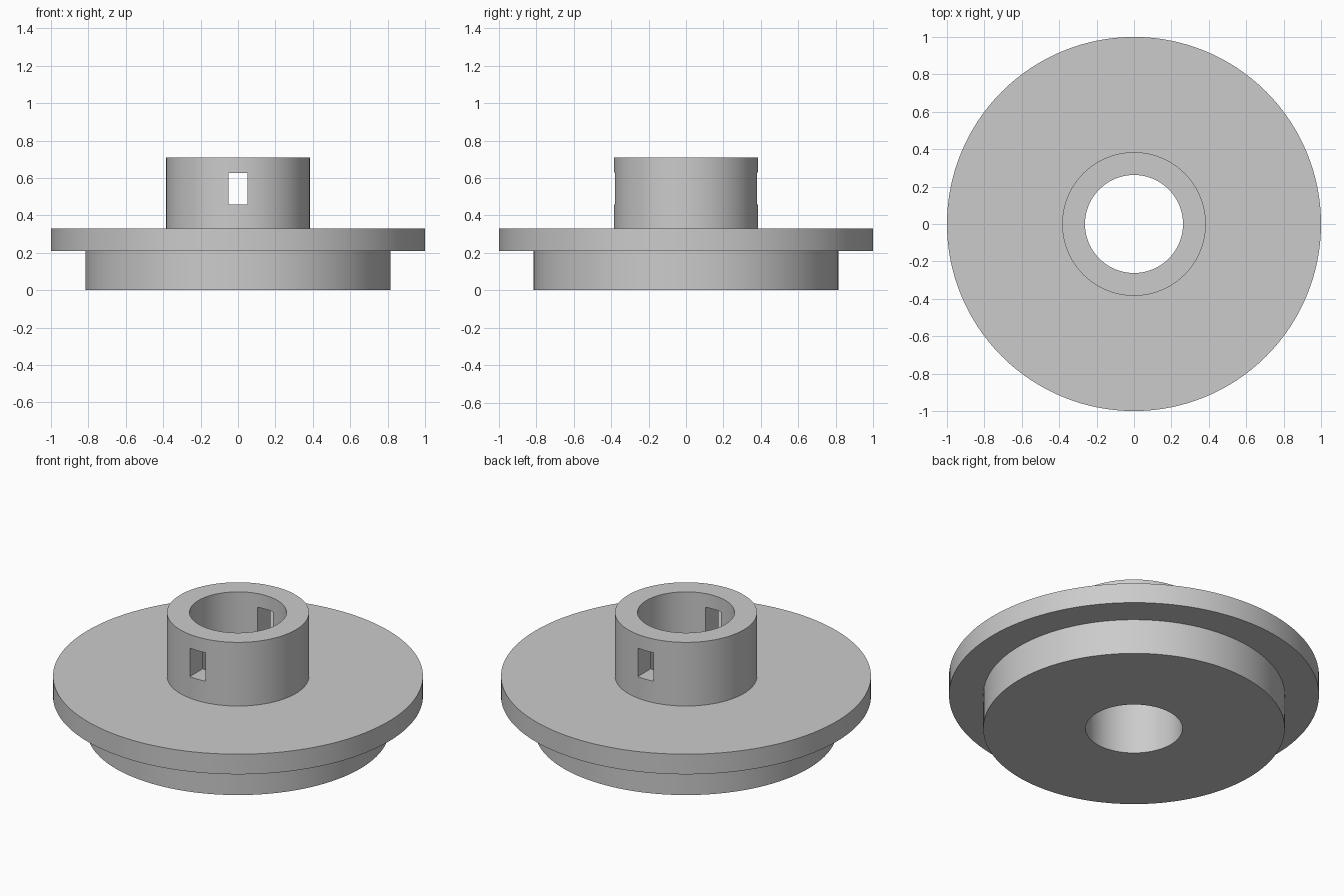
import bpy
import bmesh
from math import tau, radians
from mathutils import Vector

SEGMENTS = 128

# Levels and radii
BASE_TOP, FLANGE_TOP, HUB_TOP = 0.21, 0.33, 0.71
BORE_R, HUB_R, BASE_R, FLANGE_R = 0.262, 0.384, 0.815, 1.0

if "Cube" in bpy.data.objects:
    bpy.data.objects.remove(bpy.data.objects["Cube"], do_unlink=True)


def flat_material(name, colour):
    mat = bpy.data.materials.new(name)
    mat.use_nodes = True
    mat.diffuse_color = colour
    mat.node_tree.nodes["Principled BSDF"].inputs["Base Color"].default_value = colour
    return mat


def add_object(name, bm, mat):
    bmesh.ops.recalc_face_normals(bm, faces=bm.faces)
    mesh = bpy.data.meshes.new(name)
    bm.to_mesh(mesh)
    bm.free()
    mesh.materials.append(mat)
    obj = bpy.data.objects.new(name, mesh)
    bpy.context.collection.objects.link(obj)
    return obj


def lathe(name, profile, mat):
    """Revolve a closed (radius, height) profile around z."""
    bm = bmesh.new()
    verts = [bm.verts.new((r, 0, z)) for r, z in profile]
    edges = [bm.edges.new((a, b)) for a, b in zip(verts, verts[1:] + verts[:1])]
    bmesh.ops.spin(bm, geom=verts + edges, cent=(0, 0, 0), axis=(0, 0, 1),
                   angle=tau, steps=SEGMENTS, use_merge=True)
    bmesh.ops.remove_doubles(bm, verts=bm.verts, dist=1e-5)
    return add_object(name, bm, mat)


grey = flat_material("plain grey", (0.6, 0.6, 0.6, 1))

# Base disc, flange and hub turned as one solid with a through bore
body = lathe("flanged_hub", [
    (BORE_R, 0), (BASE_R, 0), (BASE_R, BASE_TOP),
    (FLANGE_R, BASE_TOP), (FLANGE_R, FLANGE_TOP),
    (HUB_R, FLANGE_TOP), (HUB_R, HUB_TOP), (BORE_R, HUB_TOP),
], grey)

# Rectangular slot through the front and back hub walls
bm = bmesh.new()
bmesh.ops.create_cube(bm, size=1)
bmesh.ops.scale(bm, vec=Vector((0.104, 1.0, 0.17)), verts=bm.verts)
bmesh.ops.translate(bm, vec=Vector((0, 0, 0.543)), verts=bm.verts)
cutter = add_object("slot_cutter", bm, grey)
cutter.hide_render = True
cutter.hide_set(True)

cut = body.modifiers.new("slots", "BOOLEAN")
cut.operation = "DIFFERENCE"
cut.solver = "EXACT"
cut.object = cutter

# Bake the slots, then smooth the round walls and keep the rims crisp
bpy.ops.object.select_all(action="DESELECT")
body.select_set(True)
bpy.context.view_layer.objects.active = body
bpy.ops.object.modifier_apply(modifier=cut.name)
bpy.data.objects.remove(cutter, do_unlink=True)
bpy.ops.object.shade_smooth_by_angle(angle=radians(30))
